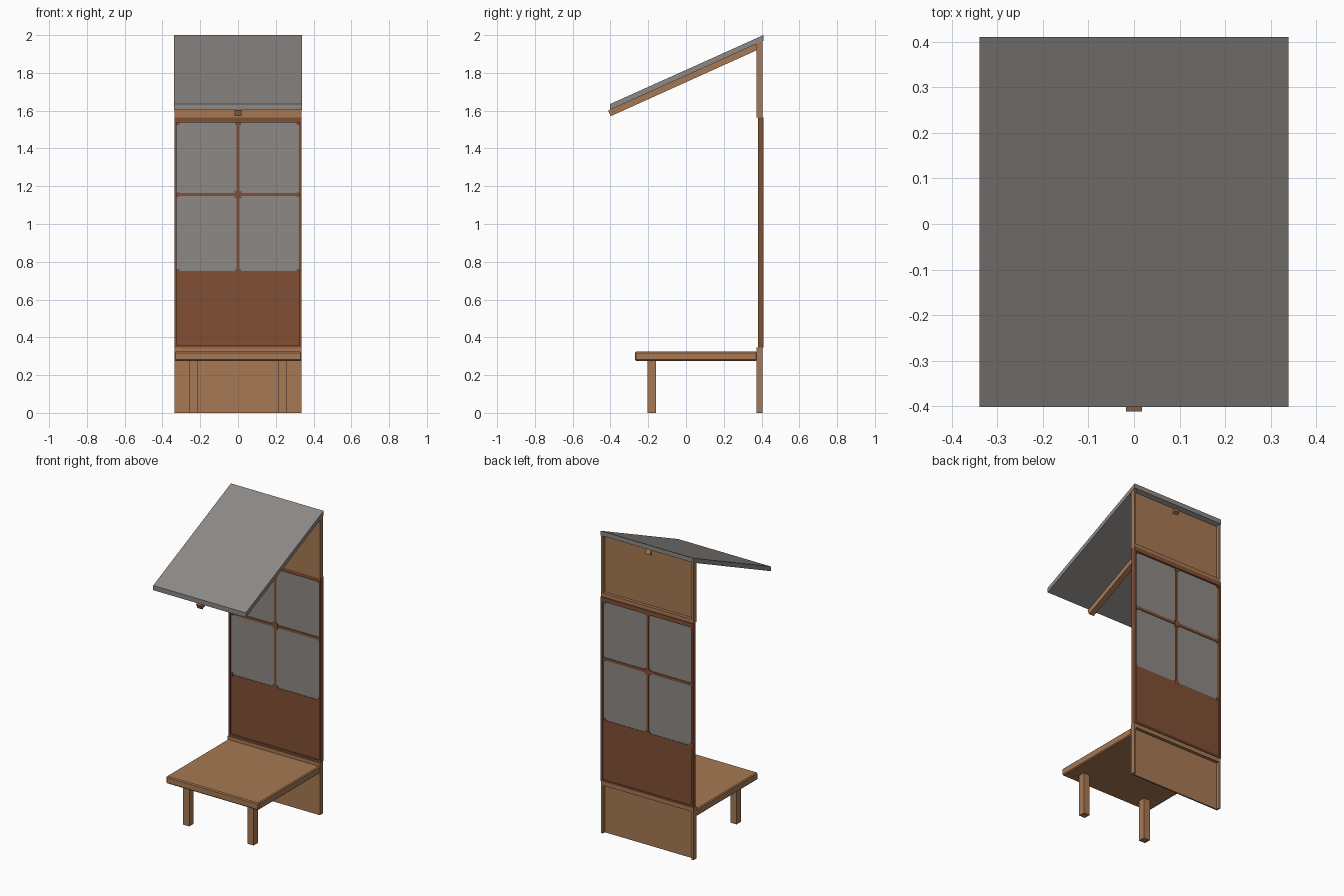
import bpy, bmesh

if "Cube" in bpy.data.objects:
    bpy.data.objects.remove(bpy.data.objects["Cube"])

def material(name, rgb):
    m = bpy.data.materials.new(name)
    m.diffuse_color = (*rgb, 1)
    m.use_nodes = True
    m.node_tree.nodes["Principled BSDF"].inputs["Base Color"].default_value = m.diffuse_color
    return m

WOOD = material("light_wood", (0.39, 0.19, 0.088))
BROWN = material("dark_wood", (0.22, 0.079, 0.036))
GRAY = material("warm_gray", (0.27, 0.25, 0.24))
W = 0.337  # half width

def prism(name, profile, x0, x1, mat, bevel=0):
    """Extrude a (y, z) outline along x."""
    bm = bmesh.new()
    face = bm.faces.new([bm.verts.new((x0, y, z)) for y, z in profile])
    ext = bmesh.ops.extrude_face_region(bm, geom=[face])
    verts = [v for v in ext["geom"] if isinstance(v, bmesh.types.BMVert)]
    bmesh.ops.translate(bm, vec=(x1 - x0, 0, 0), verts=verts)
    bmesh.ops.recalc_face_normals(bm, faces=bm.faces)
    me = bpy.data.meshes.new(name)
    bm.to_mesh(me)
    bm.free()
    me.materials.append(mat)
    ob = bpy.data.objects.new(name, me)
    bpy.context.collection.objects.link(ob)
    if bevel:
        mod = ob.modifiers.new("bevel", "BEVEL")
        mod.width = bevel
        mod.segments = 1
    return ob

def box(name, x0, x1, y0, y1, z0, z1, mat, bevel=0):
    return prism(name, [(y0, z0), (y1, z0), (y1, z1), (y0, z1)], x0, x1, mat, bevel)

def under(y):
    """Height of the roof underside."""
    return 1.605 + 0.4505 * (y + 0.4)

# Sloping roof and the beam below it
prism("roof", [(-0.402, under(-0.402)), (0.41, under(0.41)),
               (0.41, 2.0), (-0.402, 1.635)], -W - 0.002, W + 0.002, GRAY)
prism("roof_beam", [(-0.412, under(-0.412)), (-0.398, under(-0.398) - 0.035),
                    (0.402, under(0.402) - 0.034), (0.39, under(0.39))],
      -0.018, 0.018, WOOD)

# Upper back board: thin front panel, side posts and sill
prism("upper_panel", [(0.374, 1.565), (0.384, 1.565),
                      (0.384, under(0.384)), (0.374, under(0.374))], -W, W, WOOD)
for s, n in ((-1, "left"), (1, "right")):
    xs = sorted((s * W, s * (W - 0.012)))
    prism(f"upper_post_{n}", [(0.383, 1.565), (0.405, 1.565),
                              (0.405, under(0.405)), (0.383, under(0.383))], *xs, WOOD)
    # Lower back posts, window stiles, front legs
    box(f"lower_post_{n}", *xs, 0.383, 0.405, 0, 0.345, WOOD)
    box(f"window_stile_{n}", *xs, 0.38, 0.41, 0.345, 1.565, BROWN)
    lx = sorted((s * 0.213, s * 0.258))
    box(f"front_leg_{n}", *lx, -0.205, -0.16, 0, 0.28, WOOD)
box("upper_sill", -W, W, 0.383, 0.405, 1.565, 1.59, WOOD)

# Lower back board
box("lower_panel", -W, W, 0.374, 0.384, 0, 0.345, WOOD)
box("lower_rail", -W, W, 0.383, 0.405, 0.318, 0.345, WOOD)

# Window frame, brown infill and glass
box("window_top_rail", -W + 0.011, W - 0.011, 0.38, 0.41, 1.537, 1.565, BROWN)
box("window_bottom_rail", -W + 0.011, W - 0.011, 0.38, 0.41, 0.345, 0.357, BROWN)
box("window_infill", -W + 0.011, W - 0.011, 0.390, 0.402, 0.355, 0.75, BROWN)
box("glass", -W + 0.011, W - 0.011, 0.393, 0.399, 0.75, 1.54, GRAY)
box("mullion", -0.008, 0.008, 0.389, 0.403, 0.75, 1.54, BROWN)
box("transom", -W + 0.011, W - 0.011, 0.389, 0.403, 1.147, 1.165, BROWN)
box("centre_block", -0.019, 0.019, 0.388, 0.404, 1.137, 1.175, BROWN)

# Small blocks in the pane corners
for i, (x, z) in enumerate([(x, z) for x in (-0.322, 0, 0.322)
                            for z in (0.751, 1.156, 1.535)]):
    if (x, z) != (0, 1.156):
        r = 0.016 if x == 0 else 0.011
        box(f"corner_block_{i}", x - r, x + r, 0.3885, 0.4035, z - 0.011 - (z == 1.156) * 0.003,
            z + 0.011, BROWN)

# Seat
box("seat", -W, W, -0.27, 0.376, 0.276, 0.324, WOOD, 0.006)
